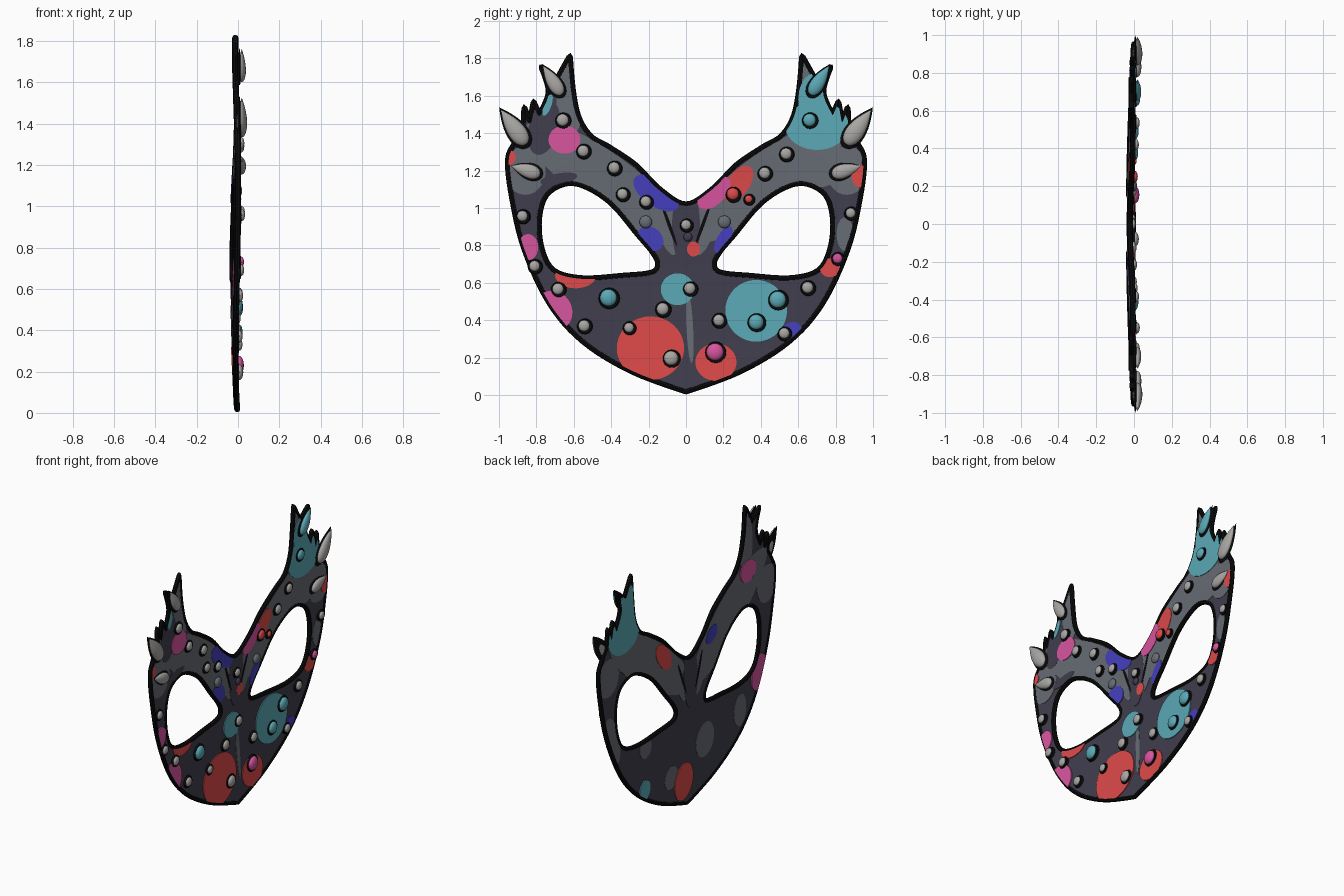
import bpy, bmesh, math
from mathutils import Matrix, Vector

if "Cube" in bpy.data.objects:
    bpy.data.objects.remove(bpy.data.objects["Cube"])

# Flat drawing plane (u, v, depth) -> world (y, z, x)
P = Matrix(((0, 0, 1, 0), (1, 0, 0, 0), (0, 1, 0, 0), (0, 0, 0, 1)))
HALF = 0.008


def material(name, code):
    def lin(c):
        return c / 12.92 if c < 0.04045 else ((c + 0.055) / 1.055) ** 2.4
    col = [lin(int(code[i:i + 2], 16) / 255) for i in (0, 2, 4)] + [1]
    m = bpy.data.materials.new(name)
    m.use_nodes = True
    m.diffuse_color = col
    m.node_tree.nodes["Principled BSDF"].inputs["Base Color"].default_value = col
    return m


MATS = {n: material(n, c) for n, c in {
    "black": "0b0b0d", "slate": "403e4d", "grey": "676c74", "blue": "4640be",
    "red": "de4a4a", "teal": "5ba9b6", "pink": "d8559f", "silver": "a9a7a4"}.items()}


def bulge(y, z):
    dish = max(0, 1 - (y / 0.92) ** 2) * max(0, 1 - ((z - 0.68) / 0.72) ** 2)
    return -0.028 * dish - 0.013 * min(1, max(0, (z - 1.25) / 0.4))


def add(name, mesh, mat):
    obj = bpy.data.objects.new(name, mesh)
    bpy.context.collection.objects.link(obj)
    mesh.materials.clear()
    mesh.materials.append(MATS[mat])
    return obj


def from_bmesh(name, bm, mat):
    mesh = bpy.data.meshes.new(name)
    bm.to_mesh(mesh)
    bm.free()
    return add(name, mesh, mat)


def smooth(obj):
    bpy.ops.object.select_all(action="DESELECT")
    obj.select_set(True)
    bpy.context.view_layer.objects.active = obj
    bpy.ops.object.shade_smooth_by_angle(angle=math.radians(40))


def evaluated(obj):
    bpy.context.view_layer.update()
    deps = bpy.context.evaluated_depsgraph_get()
    mesh = bpy.data.meshes.new_from_object(obj.evaluated_get(deps))
    bpy.data.objects.remove(obj)
    return mesh


def bend(obj, grid=True):
    """Split the flat part on a grid and dish it."""
    bm = bmesh.new()
    bm.from_mesh(obj.data)
    if grid:
        for axis, start in ((1, -10), (2, 0)):
            n = Vector((0, axis == 1, axis == 2))
            for i in range(start, start + 21):
                bmesh.ops.bisect_plane(bm, geom=bm.verts[:] + bm.edges[:] + bm.faces[:],
                                       plane_co=n * (i / 10 + 0.003), plane_no=n)
    for v in bm.verts:
        v.co.x += bulge(v.co.y, v.co.z)
    bm.to_mesh(obj.data)
    bm.free()
    smooth(obj)


def rounded(points, steps=6):
    """Smooth closed loop; a third value marks a sharp corner."""
    out, n = [], len(points)
    pos = [Vector(p[:2]) for p in points]
    tan = [Vector((0, 0)) if len(points[i]) > 2 else (pos[(i + 1) % n] - pos[i - 1]) / 2
           for i in range(n)]
    for i in range(n):
        j = (i + 1) % n
        for k in range(steps):
            t = k / steps
            out.append(pos[i] * (2 * t**3 - 3 * t**2 + 1) + tan[i] * (t**3 - 2 * t**2 + t)
                       + pos[j] * (3 * t**2 - 2 * t**3) + tan[j] * (t**3 - t**2))
    return out


def curve_mesh(loops, extrude=0.0, bevel=0.0):
    cu = bpy.data.curves.new("loops", "CURVE")
    cu.dimensions = "3D" if bevel else "2D"
    cu.fill_mode = "FULL" if bevel else "BOTH"
    cu.extrude, cu.bevel_depth, cu.bevel_resolution = extrude, bevel, 2
    for loop in loops:
        sp = cu.splines.new("POLY")
        sp.points.add(len(loop) - 1)
        for pt, p in zip(sp.points, loop):
            pt.co = (p.x, p.y, 0, 1)
        sp.use_cyclic_u = True
    obj = bpy.data.objects.new("loops", cu)
    bpy.context.collection.objects.link(obj)
    mesh = evaluated(obj)
    bm = bmesh.new()
    bm.from_mesh(mesh)
    bm.transform(P)
    bmesh.ops.remove_doubles(bm, verts=bm.verts, dist=1e-5)
    bmesh.ops.recalc_face_normals(bm, faces=bm.faces)
    bm.to_mesh(mesh)
    bm.free()
    return mesh


# Outline: chin, cheek, ragged ear, brow
half = [(0, .018, 1), (.29, .125), (.55, .285), (.73, .49), (.865, .78), (.93, 1.05),
        (.953, 1.25), (.92, 1.34), (.87, 1.42, 1), (.865, 1.54, 1), (.835, 1.46, 1),
        (.815, 1.57, 1), (.785, 1.5, 1), (.735, 1.62), (.775, 1.755, 1), (.69, 1.69, 1),
        (.62, 1.815, 1), (.605, 1.64), (.575, 1.49), (.51, 1.385), (.41, 1.325),
        (.27, 1.23), (.14, 1.1), (0, 1.02)]
outline = rounded(half + [(-p[0],) + p[1:] for p in half[-2:0:-1]])
eye = rounded([(.15, .7), (.18, .765), (.26, .86), (.395, 1.02), (.53, 1.11), (.64, 1.13),
               (.745, 1.07), (.785, .94), (.77, .78), (.705, .665), (.555, .625), (.34, .638),
               (.185, .655)])
loops = [outline, eye, [Vector((-p.x, p.y)) for p in eye]]

body = add("mask_body", curve_mesh(loops, extrude=HALF), "slate")
bend(body)
rim = add("mask_rim", curve_mesh(loops, bevel=0.015), "black")
bend(rim, grid=False)
clip = add("clip_helper", curve_mesh(loops, extrude=0.1), "black")
clip.hide_render = True

# Painted patches: (y, z, half width, half height, turn in degrees)
brows = [(s * y, z, a, b, s * r) for s in (1, -1) for y, z, a, b, r in
         ((.43, 1.14, .52, .15, 36), (.61, 1.6, .24, .08, 97), (.86, 1.2, .11, .13, 0),
          (.1, .83, .09, .03, 65))]
creases = [(s * .09, .91, .12, .009, s * 70) for s in (1, -1)]
nose = [(0, .9, .075, .22, 0)]
shared = {
    "red": [(.28, 1.13, .11, .06, 55)],
    "teal": [(.7, 1.44, .17, .13, 0), (.69, 1.58, .09, .14, 0)],
    "pink": [(-.65, 1.365, .085, .075, 0)],
}
front = {
    "grey": brows + [(.02, .36, .018, .19, 3), (.85, .86, .045, .09, 0), (.72, .43, .04, .03, 40),
                     (.71, 1.18, .1, .07, 0)],
    "slate": nose + [(-.76, 1.43, .08, .15, -15), (-.68, 1.155, .1, .03, 10)],
    "black": creases,
    "blue": [(-.16, 1.08, .14, .07, -35), (-.19, .835, .075, .06, -40), (.2, .83, .08, .035, 60),
             (.57, .335, .055, .055, 0)],
    "red": [(-.19, .25, .18, .17, 0), (.16, .175, .11, .1, 0), (-.59, .64, .11, .07, 0),
            (.77, .68, .055, .05, 0), (.93, 1.17, .045, .06, 0), (-.95, 1.27, .04, .04, 0),
            (.04, .78, .035, .04, 0)],
    "teal": [(.375, .45, .165, .165, 0), (-.045, .565, .09, .085, 0), (-.74, 1.55, .02, .06, -20)],
    "pink": [(-.71, .45, .1, .11, 30), (-.845, .79, .055, .07, 0), (.15, 1.08, .11, .06, 45)],
}
back = {
    "grey": brows + [(-.16, .4, .1, .12, 0), (.48, .58, .06, .07, 0), (-.55, .45, .07, .11, 0),
                     (.2, .27, .07, .08, 0), (.82, .75, .07, .18, -15)],
    "slate": nose,
    "black": creases,
    "blue": [(-.24, 1.09, .07, .045, -35)],
    "red": [(.06, .19, .1, .13, 0)],
    "teal": [(.48, .29, .06, .07, 0), (.64, 1.62, .05, .14, 0)],
    "pink": [(-.76, .63, .08, .12, 20)],
}
for side, label, paint in ((1, "front", front), (-1, "back", back)):
    for layer, colour in enumerate(["grey", "slate", "black", "blue", "red", "teal", "pink"]):
        bm = bmesh.new()
        for y, z, a, b, r in paint.get(colour, []) + shared.get(colour, []):
            place = Matrix.Translation((y, z, side * (.006 + .0008 * layer)))
            bmesh.ops.create_cone(bm, cap_ends=True, segments=40, radius1=1, radius2=1, depth=1,
                                  matrix=P @ place @ Matrix.Rotation(math.radians(r), 4, "Z")
                                  @ Matrix.Diagonal((a, b, .008, 1)))
        raw = from_bmesh("raw", bm, colour)
        mod = raw.modifiers.new("clip", "BOOLEAN")
        mod.operation, mod.solver, mod.object, mod.use_self = "INTERSECT", "EXACT", clip, True
        bend(add(f"{label}_{colour}_patches", evaluated(raw), colour))
bpy.data.objects.remove(clip)

# Domed studs on dark collars: (y, z, radius)
studs = {
    "silver": [(-.66, 1.47, .032), (-.55, 1.305, .03), (-.385, 1.215, .03), (-.34, 1.075, .028),
               (-.215, 1.035, .028), (-.875, .957, .028), (-.81, .69, .028), (-.685, .567, .03),
               (-.545, .37, .03), (-.305, .36, .026), (-.125, .46, .032), (-.08, .197, .038),
               (.02, .57, .03), (0, .91, .026), (.175, .4, .03), (.525, .33, .028),
               (.65, .575, .03), (.88, .973, .026), (.535, 1.29, .03), (.42, 1.187, .03)],
    "teal": [(-.415, .52, .045), (.375, .39, .04), (.49, .51, .044), (.66, 1.47, .034)],
    "pink": [(.155, .23, .046), (.81, .73, .026)],
    "red": [(.25, 1.075, .032), (.335, 1.048, .02)],
    "grey": [(-.215, .925, .034), (.205, .925, .034)],
    "slate": [(.01, .845, .024)],
}
collars = bmesh.new()
for colour, spots in studs.items():
    bm = bmesh.new()
    for y, z, r in spots:
        at = Matrix.Translation((bulge(y, z) + HALF + .014, y, z))
        bmesh.ops.create_uvsphere(bm, u_segments=16, v_segments=10, radius=r,
                                  matrix=at @ Matrix.Diagonal((.5, 1, 1, 1)))
        if colour not in ("grey", "slate"):
            off = Matrix.Translation((-.009, .004, -.004))
            bmesh.ops.create_cone(collars, cap_ends=True, segments=20, radius1=r + .013,
                                  radius2=r + .008, depth=.014, matrix=at @ off @ P)
    smooth(from_bmesh(f"{colour}_studs", bm, colour))
from_bmesh("stud_collars", collars, "black")


# Horns: flattened teardrops, each backed by a thin, larger dark one
def horn(base, tip, r, x, grow, flat):
    a, b = Vector((0, *base)), Vector((0, *tip))
    a, b = a - (b - a) * (grow - 1) * .4, b + (b - a) * (grow - 1) * .3
    bm = bmesh.new()
    bmesh.ops.create_uvsphere(bm, u_segments=16, v_segments=16, radius=1)
    for v in bm.verts:
        t = (v.co.z + 1) / 2
        taper = 1.3 * math.sqrt(max(0, 1 - t)) * r * grow
        v.co = (v.co.x * taper, v.co.y * taper, t * (b - a).length)
    bm.transform(Matrix.Translation((x, 0, 0)) @ Matrix.Diagonal((flat, 1, 1, 1))
                 @ Matrix.Translation(a) @ (b - a).to_track_quat("Z", "Y").to_matrix().to_4x4())
    return bm


shapes = {"ear": ((.665, 1.605), (.765, 1.76), .037),
          "temple": ((.855, 1.34), (.99, 1.525), .048),
          "cheek": ((.78, 1.178), (.935, 1.225), .038)}
for side, label in ((1, "left"), (-1, "right")):
    for part, (base, tip, r) in shapes.items():
        base, tip = (side * base[0], base[1]), (side * tip[0], tip[1])
        for suffix, x, grow, flat in (("horn", .018, 1, .55), ("horn_backing", .007, 1.22, .2)):
            colour = "black" if grow > 1 else "teal" if (part, side) == ("ear", 1) else "silver"
            smooth(from_bmesh(f"{label}_{part}_{suffix}", horn(base, tip, r, x, grow, flat), colour))
